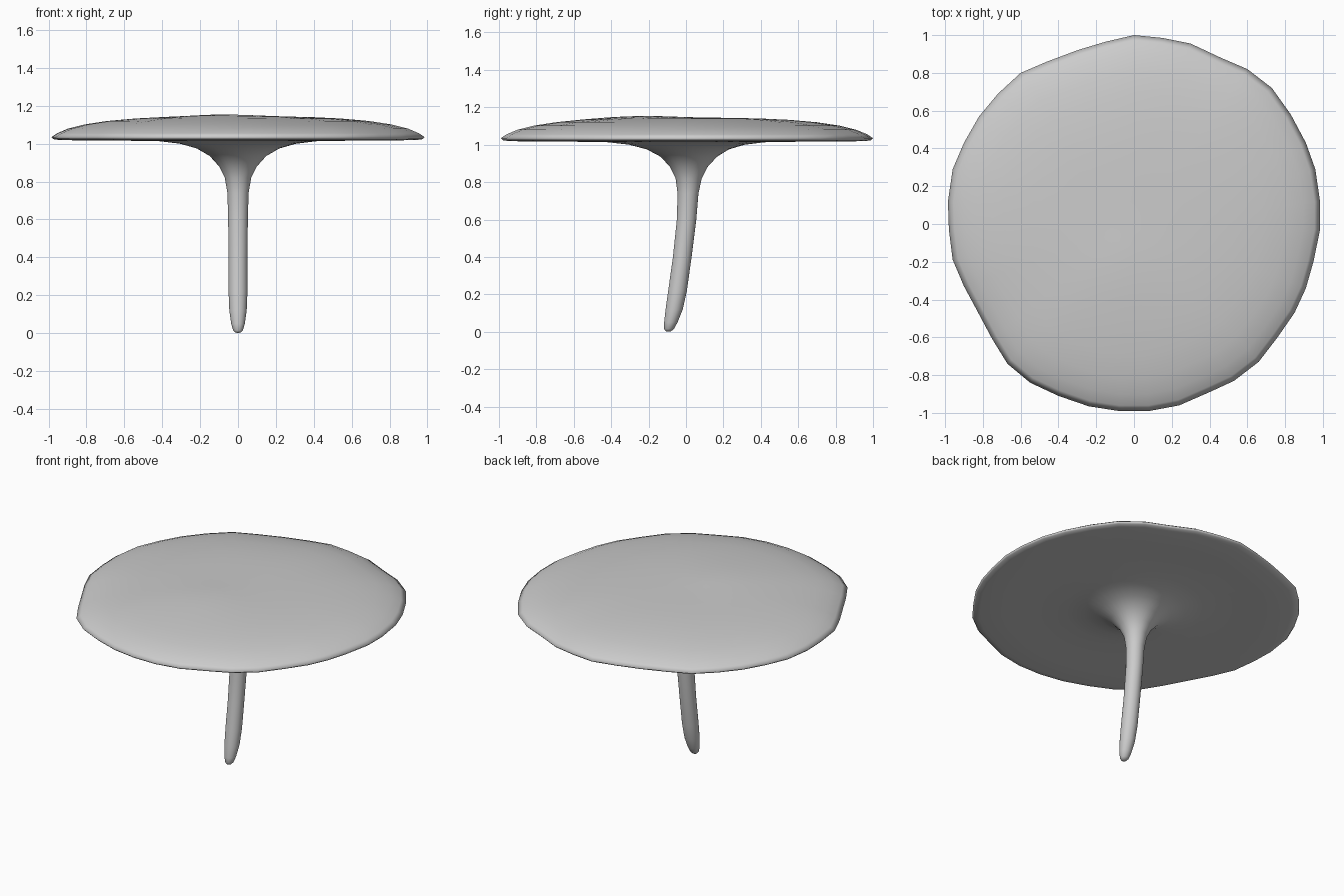
import bpy
import bmesh
import math
from mathutils import Vector

default_cube = bpy.data.objects.get("Cube")
if default_cube:
    bpy.data.objects.remove(default_cube, do_unlink=True)


def make_material(name, colour):
    material = bpy.data.materials.new(name)
    material.use_nodes = True
    material.diffuse_color = colour
    shader = next(n for n in material.node_tree.nodes if n.type == 'BSDF_PRINCIPLED')
    shader.inputs["Base Color"].default_value = colour
    return material


def interpolate(points, value):
    """Linear lookup in a short list of (key, result) pairs."""
    if value <= points[0][0]:
        return points[0][1]
    for (key_a, result_a), (key_b, result_b) in zip(points, points[1:]):
        if value <= key_b:
            return result_a + (result_b - result_a) * (value - key_a) / (key_b - key_a)
    return points[-1][1]


# Irregular rim of the cap, clockwise from the back
rim = [Vector(p) for p in (
    (0, 1), (.15, .985), (.3, .955), (.46, .88), (.6, .82), (.73, .72),
    (.83, .58), (.91, .43), (.96, .29), (.985, .12), (.985, -.03), (.95, -.2),
    (.91, -.34), (.85, -.47), (.76, -.6), (.66, -.73), (.53, -.83), (.4, -.89),
    (.24, -.96), (.08, -.99), (-.08, -.99), (-.24, -.965), (-.4, -.91),
    (-.55, -.84), (-.67, -.74), (-.75, -.61), (-.83, -.46), (-.9, -.33),
    (-.96, -.19), (-.98, -.03), (-.985, .12), (-.96, .29), (-.9, .43),
    (-.82, .57), (-.72, .69), (-.6, .8), (-.46, .86), (-.3, .92), (-.15, .965))]

# Radius and height, from the cap's crown over the rim and down the stem
cap_top = [(.12, 1.144), (.25, 1.143), (.4, 1.14), (.55, 1.133), (.7, 1.12),
           (.82, 1.102), (.91, 1.08), (.97, 1.055), (1, 1.035)]
underside = [(.99, 1.024), (.955, 1.019), (.8, 1.017), (.6, 1.016), (.42, 1.013),
             (.31, 1), (.22, .975), (.15, .935), (.1, .88), (.07, .82)]
stem = [(.056, .74), (.052, .6), (.05, .4), (.05, .22), (.046, .12),
        (.036, .05), (.026, .015), (.015, .003)]
profile = cap_top + underside + stem

# Sideways bend of the stem: height and y offset
bend = [(0, -.095), (.1, -.067), (.2, -.048), (.4, -.02), (.6, .003),
        (.8, .014), (.95, .015), (1.015, 0)]


def crown_swell(x, y):
    """Low off-centre hump on the crown."""
    return .011 * math.exp(-((x + .08) ** 2 + (y + .25) ** 2) / .06)


bm = bmesh.new()
rings = []
for index, (radius, height) in enumerate(profile):
    roundness = max(0, 1 - radius / .5)
    ring = []
    for point in rim:
        flat = point.lerp(point.normalized(), roundness) * radius
        y = flat.y + interpolate(bend, height)
        swell = crown_swell(flat.x, y) if index < len(cap_top) - 1 else 0
        ring.append(bm.verts.new((flat.x, y, height + swell)))
    rings.append(ring)

# Skin the rings and close both ends with fans
count = len(rim)
for upper, lower in zip(rings, rings[1:]):
    for i in range(count):
        j = (i + 1) % count
        bm.faces.new((upper[i], upper[j], lower[j], lower[i]))
crown = bm.verts.new((0, 0, 1.144 + crown_swell(0, 0)))
tip = bm.verts.new((0, bend[0][1], 0))
for i in range(count):
    j = (i + 1) % count
    bm.faces.new((crown, rings[0][j], rings[0][i]))
    bm.faces.new((tip, rings[-1][i], rings[-1][j]))
bmesh.ops.recalc_face_normals(bm, faces=bm.faces)
for face in bm.faces:
    face.smooth = True

mesh = bpy.data.meshes.new("cap_and_stem")
bm.to_mesh(mesh)
bm.free()
mesh.materials.append(make_material("plain light grey", (.6, .6, .6, 1)))
cap_and_stem = bpy.data.objects.new("cap_and_stem", mesh)
bpy.context.collection.objects.link(cap_and_stem)
